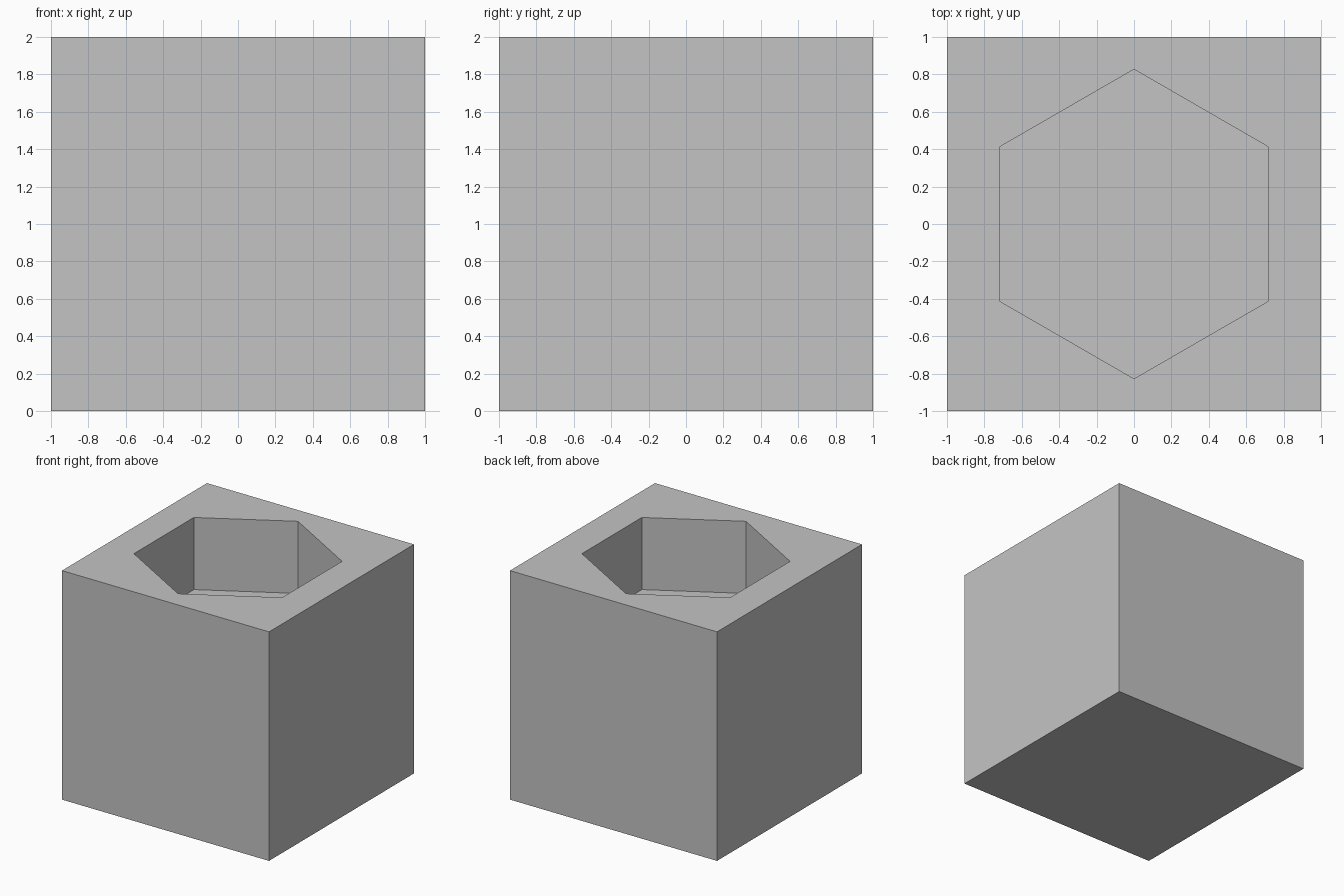
import bpy, bmesh
from math import sin, cos, radians

cube = bpy.data.objects.get("Cube")
if cube:
    bpy.data.objects.remove(cube, do_unlink=True)

SIZE = 2.0
HEX_RADIUS = 0.827
FLOOR_Z = 1.37

grey = bpy.data.materials.new("plain_grey")
grey.use_nodes = True
colour = (0.55, 0.55, 0.55, 1.0)
grey.diffuse_color = colour
grey.node_tree.nodes["Principled BSDF"].inputs["Base Color"].default_value = colour

bm = bmesh.new()


def ring(points, z):
    """Closed loop of vertices and edges at height z."""
    verts = [bm.verts.new((x, y, z)) for x, y in points]
    edges = [bm.edges.new((v, verts[(i + 1) % len(verts)])) for i, v in enumerate(verts)]
    return verts, edges


def walls(low, high):
    """Flat side faces between two matching loops."""
    n = len(low)
    for i in range(n):
        j = (i + 1) % n
        bm.faces.new((low[i], low[j], high[j], high[i]))


h = SIZE / 2
square = [(-h, -h), (h, -h), (h, h), (-h, h)]
hexagon = [(HEX_RADIUS * cos(radians(a)), HEX_RADIUS * sin(radians(a)))
           for a in range(30, 390, 60)]

# Outer block
base, _ = ring(square, 0)
rim, rim_edges = ring(square, SIZE)
walls(base, rim)
bm.faces.new(base)

# Blind six-sided pocket
floor, _ = ring(hexagon, FLOOR_Z)
mouth, mouth_edges = ring(hexagon, SIZE)
walls(floor, mouth)
bm.faces.new(floor)

# Top face around the pocket mouth
bmesh.ops.triangle_fill(bm, use_beauty=True, use_dissolve=False,
                        edges=rim_edges + mouth_edges, normal=(0, 0, 1))
bmesh.ops.recalc_face_normals(bm, faces=bm.faces[:])

mesh = bpy.data.meshes.new("socket_block")
bm.to_mesh(mesh)
bm.free()
mesh.materials.append(grey)
block = bpy.data.objects.new("socket_block", mesh)
bpy.context.collection.objects.link(block)
